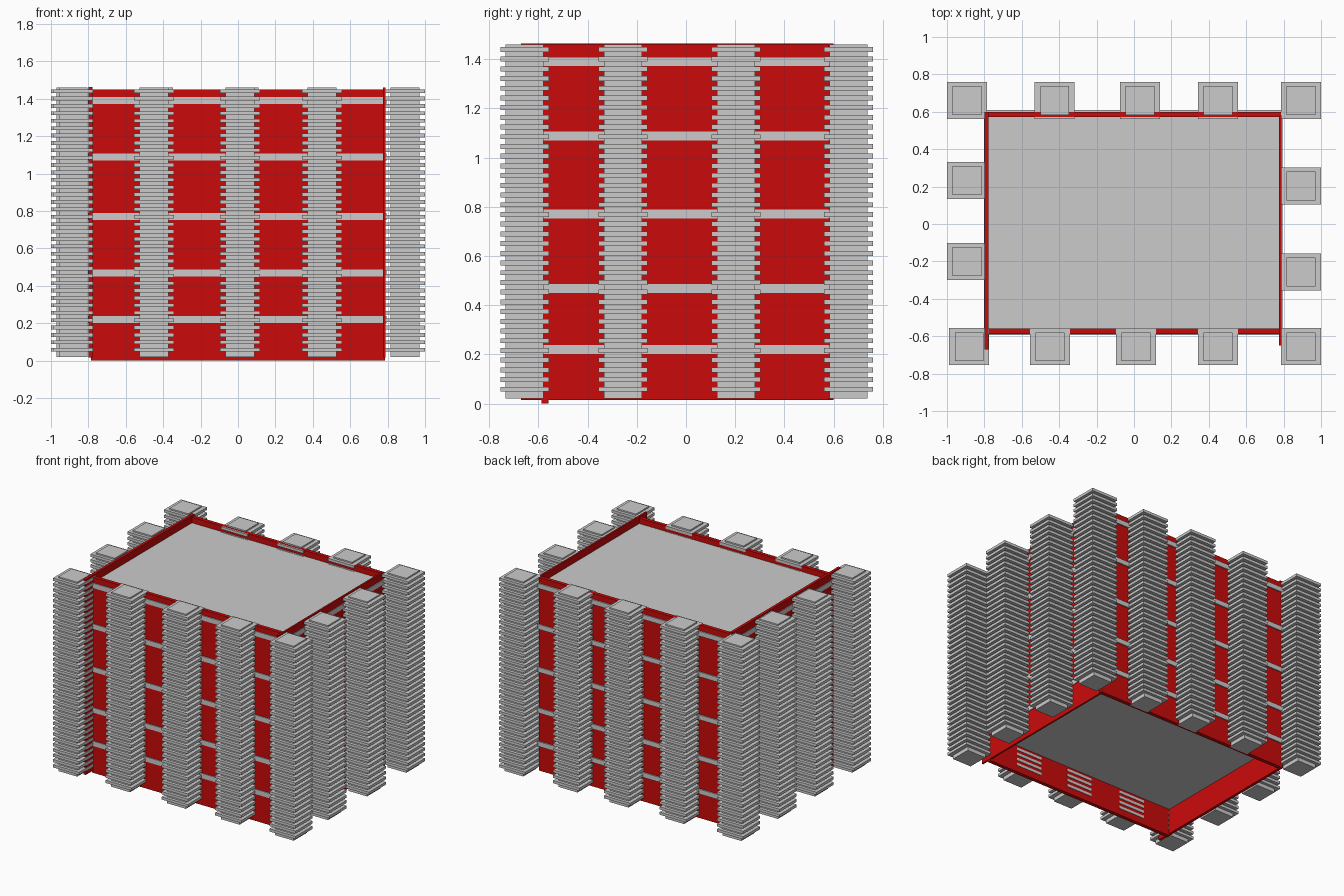
import bpy, bmesh
from mathutils import Matrix, Vector

if "Cube" in bpy.data.objects:
    bpy.data.objects.remove(bpy.data.objects["Cube"])

red = bpy.data.materials.new("red_wall")
red.diffuse_color = (0.6, 0.003, 0.003, 1)
red.use_nodes = True
red.node_tree.nodes["Principled BSDF"].inputs["Base Color"].default_value = red.diffuse_color


def add_box(bm, x0, x1, y0, y1, z0, z1):
    centre = Vector(((x0 + x1) / 2, (y0 + y1) / 2, (z0 + z1) / 2))
    size = Matrix.Diagonal((x1 - x0, y1 - y0, z1 - z0, 1))
    bmesh.ops.create_cube(bm, size=1, matrix=Matrix.Translation(centre) @ size)


def make_object(name, boxes, material=None):
    bm = bmesh.new()
    for b in boxes:
        add_box(bm, *b)
    mesh = bpy.data.meshes.new(name)
    bm.to_mesh(mesh)
    bm.free()
    if material:
        mesh.materials.append(material)
    obj = bpy.data.objects.new(name, mesh)
    bpy.context.collection.objects.link(obj)
    return obj


# Outer walls, open at the bottom
make_object("front_wall", [(-0.785, 0.785, -0.587, -0.56, 0.0, 1.448)], red)
make_object("back_wall", [(-0.785, 0.785, 0.572, 0.6, 0.02, 1.45)], red)
make_object("left_wall", [(-0.798, -0.778, -0.67, 0.6, 0.015, 1.463)], red)
make_object("right_wall", [(0.775, 0.788, -0.65, 0.58, 0.015, 1.46)], red)

# Floor slabs poking slightly through the walls as bands
for i, z in enumerate((0.22, 0.468, 0.77, 1.088, 1.39)):
    make_object(f"floor_slab_{i + 1}",
                [(-0.803, 0.793, -0.594, 0.609, z - 0.018, z + 0.018)])

# Ribbed columns: a square core with stacked plates
RIBS = 36
HALF_X, HALF_Y, CORE = 0.107, 0.099, 0.077


def column(name, cx, cy):
    boxes = [(cx - CORE, cx + CORE, cy - CORE, cy + CORE, 0.02, 1.46)]
    for i in range(RIBS):
        z = 0.058 + i * (1.44 - 0.058) / (RIBS - 1)
        boxes.append((cx - HALF_X, cx + HALF_X, cy - HALF_Y, cy + HALF_Y,
                      z - 0.01, z + 0.01))
    make_object(name, boxes)


rows = {
    "front_column": [(x, -0.656) for x in (-0.881, -0.449, 0.01, 0.449, 0.893)],
    "back_column": [(x, 0.661) for x in (-0.893, -0.424, 0.032, 0.449, 0.893)],
    "left_column": [(-0.893, 0.233), (-0.893, -0.2)],
    "right_column": [(0.893, 0.203), (0.893, -0.256)],
}
for name, places in rows.items():
    for i, (x, y) in enumerate(places):
        column(f"{name}_{i + 1}", x, y)
